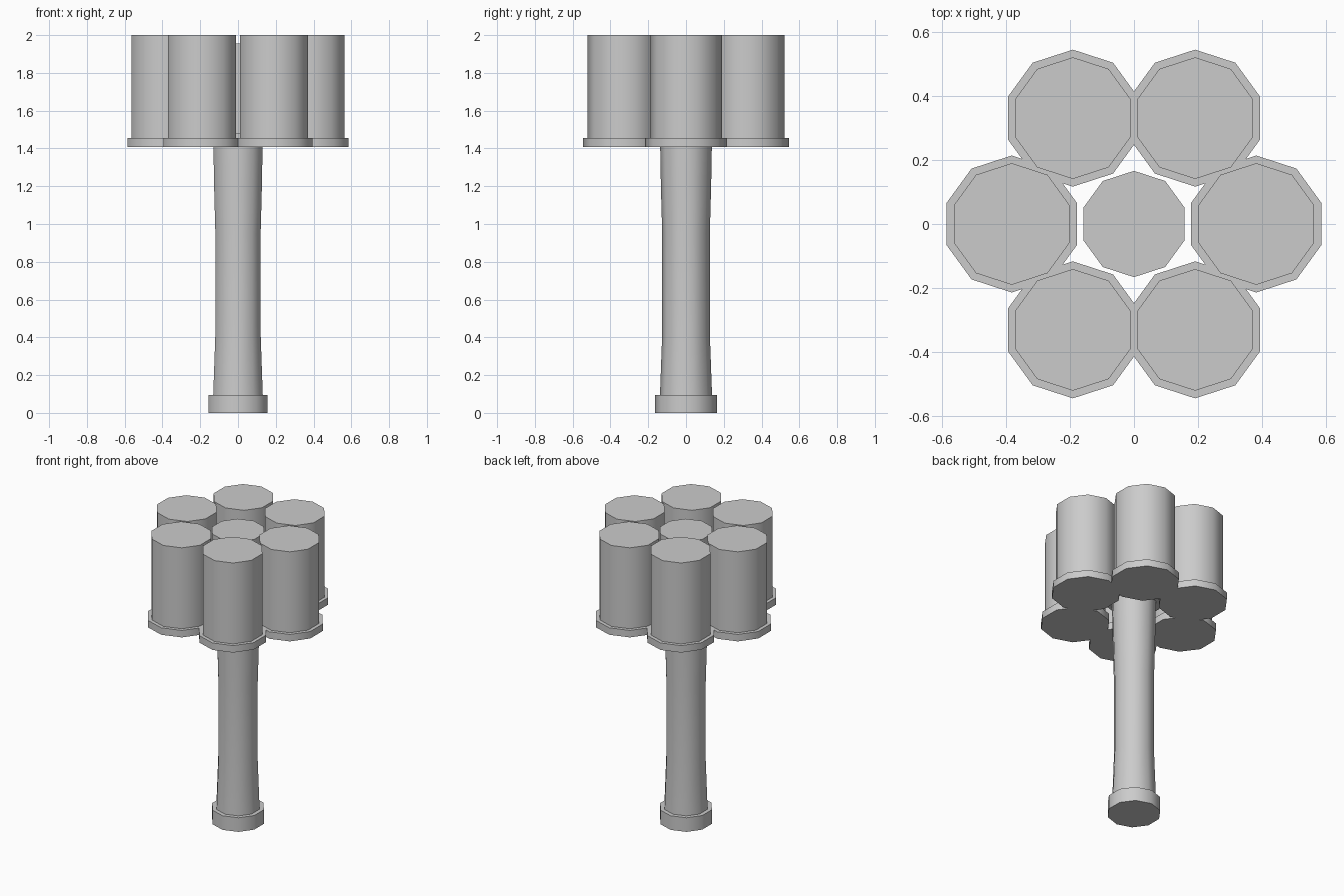
import bpy, bmesh, math

if "Cube" in bpy.data.objects:
    bpy.data.objects.remove(bpy.data.objects["Cube"])

SIDES = 10


def lathe(name, profile, location=(0, 0, 0)):
    """Closed ten-sided solid from (radius, z) rings, bottom to top."""
    bm = bmesh.new()
    rings = []
    for r, z in profile:
        ring = []
        for i in range(SIDES):
            a = math.pi / 2 + 2 * math.pi * i / SIDES
            ring.append(bm.verts.new((r * math.cos(a), r * math.sin(a), z)))
        rings.append(ring)
    for low, high in zip(rings, rings[1:]):
        for i in range(SIDES):
            j = (i + 1) % SIDES
            bm.faces.new((low[i], low[j], high[j], high[i]))
    bm.faces.new(rings[0][::-1])
    bm.faces.new(rings[-1])
    mesh = bpy.data.meshes.new(name)
    bm.to_mesh(mesh)
    bm.free()
    obj = bpy.data.objects.new(name, mesh)
    obj.location = location
    bpy.context.collection.objects.link(obj)
    # smooth round the sides, sharp at the rims
    bpy.ops.object.select_all(action='DESELECT')
    obj.select_set(True)
    bpy.context.view_layer.objects.active = obj
    bpy.ops.object.shade_smooth_by_angle(angle=math.radians(40))
    return obj


# Handle, slightly waisted, with its end cap
lathe("end_cap", [(0.165, 0), (0.165, 0.095)])
lathe("handle", [(0.138, 0.09), (0.126, 0.42), (0.126, 0.95),
                 (0.133, 1.2), (0.138, 1.48)])

# Central canister, slimmer and a little lower than the ring
lathe("center_canister", [(0.166, 1.48), (0.166, 1.955)])

# Six outer canisters, each with a wider bottom rim
for k in range(6):
    a = math.radians(60 * k)
    pos = (0.382 * math.cos(a), 0.382 * math.sin(a), 0)
    lathe(f"outer_canister_{k + 1}",
          [(0.214, 1.408), (0.214, 1.455), (0.19, 1.455), (0.19, 2.0)], pos)
